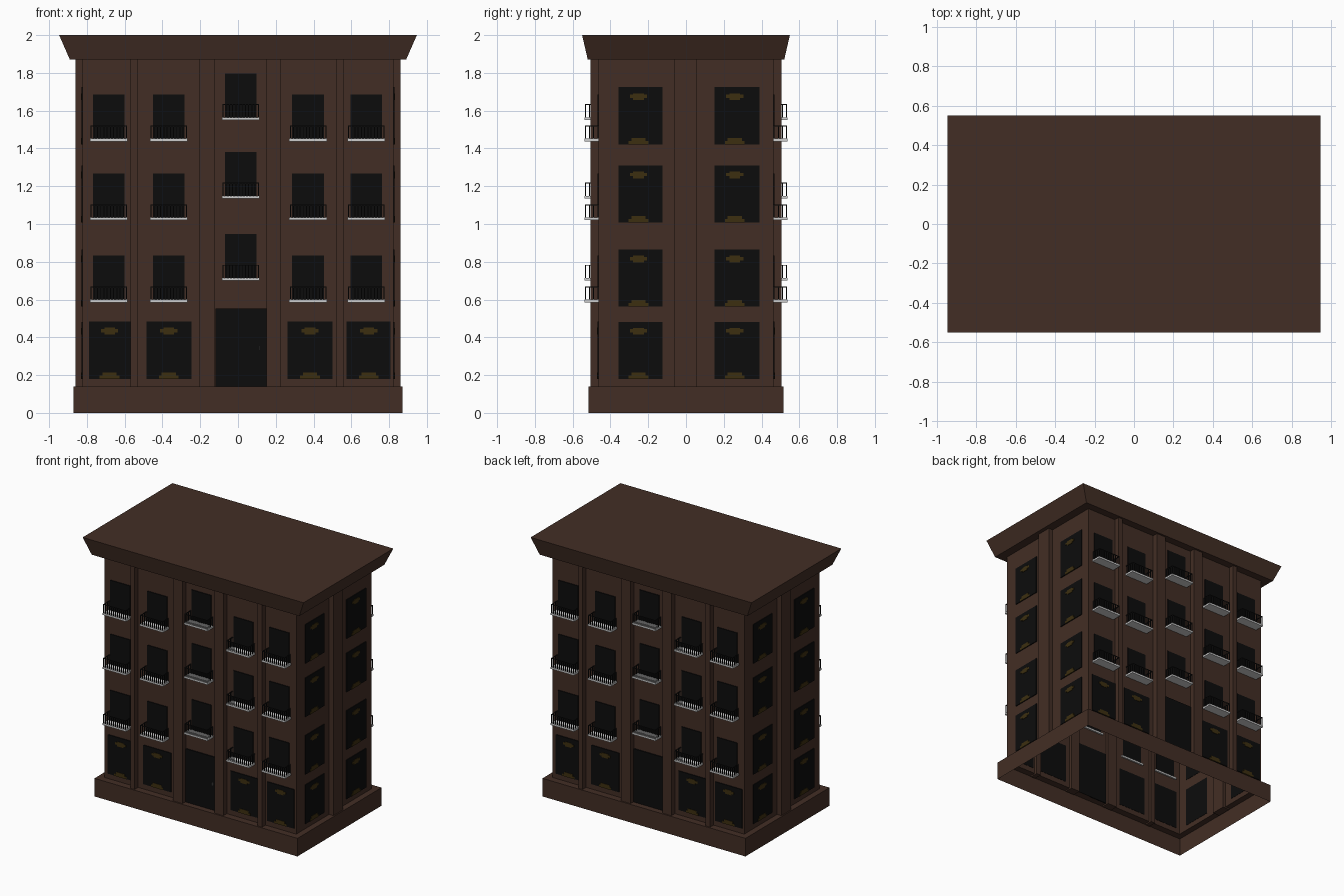
import bpy, bmesh

if "Cube" in bpy.data.objects:
    bpy.data.objects.remove(bpy.data.objects["Cube"])

def material(name, rgb):
    m = bpy.data.materials.new(name)
    m.diffuse_color = (*rgb, 1)
    m.use_nodes = True
    m.node_tree.nodes["Principled BSDF"].inputs["Base Color"].default_value = m.diffuse_color
    return m

BROWN = material("brown_plaster", (0.055, 0.027, 0.018))
BLACK = material("dark_glass", (0.0037, 0.0037, 0.0037))
IRON = material("dark_iron", (0.008, 0.008, 0.008))
STONE = material("pale_stone", (0.62, 0.62, 0.62))
GOLD = material("dull_gold", (0.046, 0.028, 0.005))
STEEL = material("grey_metal", (0.15, 0.15, 0.15))

def finish(bm, name, mat):
    me = bpy.data.meshes.new(name)
    bmesh.ops.recalc_face_normals(bm, faces=bm.faces[:])
    bm.to_mesh(me)
    bm.free()
    me.materials.append(mat)
    ob = bpy.data.objects.new(name, me)
    bpy.context.collection.objects.link(ob)
    return ob

def boxes(name, mat, items, turn=True):
    """Join boxes (x0,x1,y0,y1,z0,z1); turn repeats them half a turn round z."""
    bm = bmesh.new()
    for x0, x1, y0, y1, z0, z1 in items:
        for s in ((1, -1) if turn else (1,)):
            vs = bmesh.ops.create_cube(bm, size=1)["verts"]
            for v in vs:
                v.co = (s * ((x0 + x1) / 2 + v.co.x * (x1 - x0)),
                        s * ((y0 + y1) / 2 + v.co.y * (y1 - y0)),
                        (z0 + z1) / 2 + v.co.z * (z1 - z0))
    return finish(bm, name, mat)

def lofted(name, mat, rings, bottom=False, top=False):
    """Rectangular shell through rings of (half x, half y, z)."""
    bm = bmesh.new()
    loops = [[bm.verts.new((sx * x, sy * y, z)) for sx, sy in
              ((-1, -1), (1, -1), (1, 1), (-1, 1))] for x, y, z in rings]
    for a, b in zip(loops, loops[1:]):
        for i in range(4):
            j = (i + 1) % 4
            bm.faces.new((a[i], a[j], b[j], b[i]))
    if bottom:
        bm.faces.new(loops[0][::-1])
    if top:
        bm.faces.new(loops[-1])
    return finish(bm, name, mat)

WX, WY = 0.823, 0.462          # wall planes

# Walls with plinth (open underneath) and flared cornice roof
lofted("walls_and_plinth", BROWN,
       [(0.87, 0.515, 0), (0.87, 0.515, 0.14), (WX, WY, 0.14), (WX, WY, 1.87)])
lofted("cornice_roof", BROWN, [(0.89, 0.52, 1.87), (0.947, 0.55, 2.0)], True, True)

# Pilasters
pil = [(a, b, -0.505, -0.44, 0.13, 1.87) for a, b in
       ((-0.57, -0.533), (-0.204, -0.122), (0.15, 0.228), (0.522, 0.56))]
pil.append((0.80, 0.86, -0.06, 0.055, 0.13, 1.87))
boxes("pilasters", BROWN, pil)

# Large windows: ground floor front, and all floors on the sides
glass, gold = [], []
T, G = 0.006, 0.009

def ornaments(c, z0, z1):
    """Stepped lamp at the top and stepped bowl at the sill: (u0,u1,z0,z1)."""
    t = z1 - 0.05
    return [(c - 0.046, c + 0.046, t - 0.007, t + 0.011),
            (c - 0.028, c + 0.028, t - 0.018, t + 0.018),
            (c - 0.052, c + 0.052, z0, z0 + 0.018),
            (c - 0.038, c + 0.038, z0, z0 + 0.034)]

for a, b in ((-0.79, -0.57), (-0.485, -0.247), (0.262, 0.50), (0.575, 0.808)):
    glass.append((a, b, -WY - T, -WY + 0.002, 0.18, 0.483))
    for u0, u1, p, q in ornaments((a + b) / 2, 0.18, 0.483):
        gold.append((u0, u1, -WY - G, -WY, p, q))
for a, b in ((-0.358, -0.125), (0.15, 0.388)):
    for z in (0.18, 0.563, 1.008, 1.422):
        glass.append((WX - 0.002, WX + T, a, b, z, z + 0.302))
        for u0, u1, p, q in ornaments((a + b) / 2 - 0.01, z, z + 0.302):
            gold.append((WX, WX + G, u0, u1, p, q))
boxes("large_windows", BLACK, glass)
boxes("window_ornaments", GOLD, gold)

# Balconies with French windows: outer columns low, centre column high
panes, slabs, rails = [], [], []
YF = -0.537
LOW, HIGH = (0.585, 1.02, 1.438), (0.70, 1.135, 1.55)
for c, levels in ((-0.684, LOW), (-0.367, LOW), (0.014, HIGH), (0.371, LOW), (0.679, LOW)):
    for z in levels:
        panes.append((c - 0.084, c + 0.084, -WY - T, -WY + 0.002, z + 0.01, z + 0.247))
        slabs.append((c - 0.1, c + 0.1, YF, -0.45, z, z + 0.014))
        zb, zt = z + 0.014, z + 0.084
        x0, x1, y0 = c - 0.094, c + 0.094, YF + 0.004
        w = 0.0025
        # handrails and bottom rail
        rails.append((x0 - w, x1 + w, y0 - w, y0 + w, zt - 0.005, zt))
        for x in (x0, x1):
            rails.append((x - w, x + w, y0, -WY, zt - 0.005, zt))
            for k in range(1, 4):
                y = y0 + k * 0.022
                rails.append((x - w, x + w, y - w, y + w, zb, zt))
        # balusters
        for k in range(12):
            x = x0 + (x1 - x0) * k / 11
            rails.append((x - w, x + w, y0 - w, y0 + w, zb, zt))
boxes("balcony_windows", BLACK, panes)
boxes("balcony_slabs", STONE, slabs)
boxes("balcony_railings", IRON, rails)

# Entrance doors, with a handle on the front one
boxes("entrance_doors", BLACK, [(-0.12, 0.15, -WY - 0.008, -WY + 0.002, 0.14, 0.553)])
boxes("door_handle", STEEL, [(0.11, 0.117, -WY - 0.02, -WY, 0.333, 0.355)], False)
